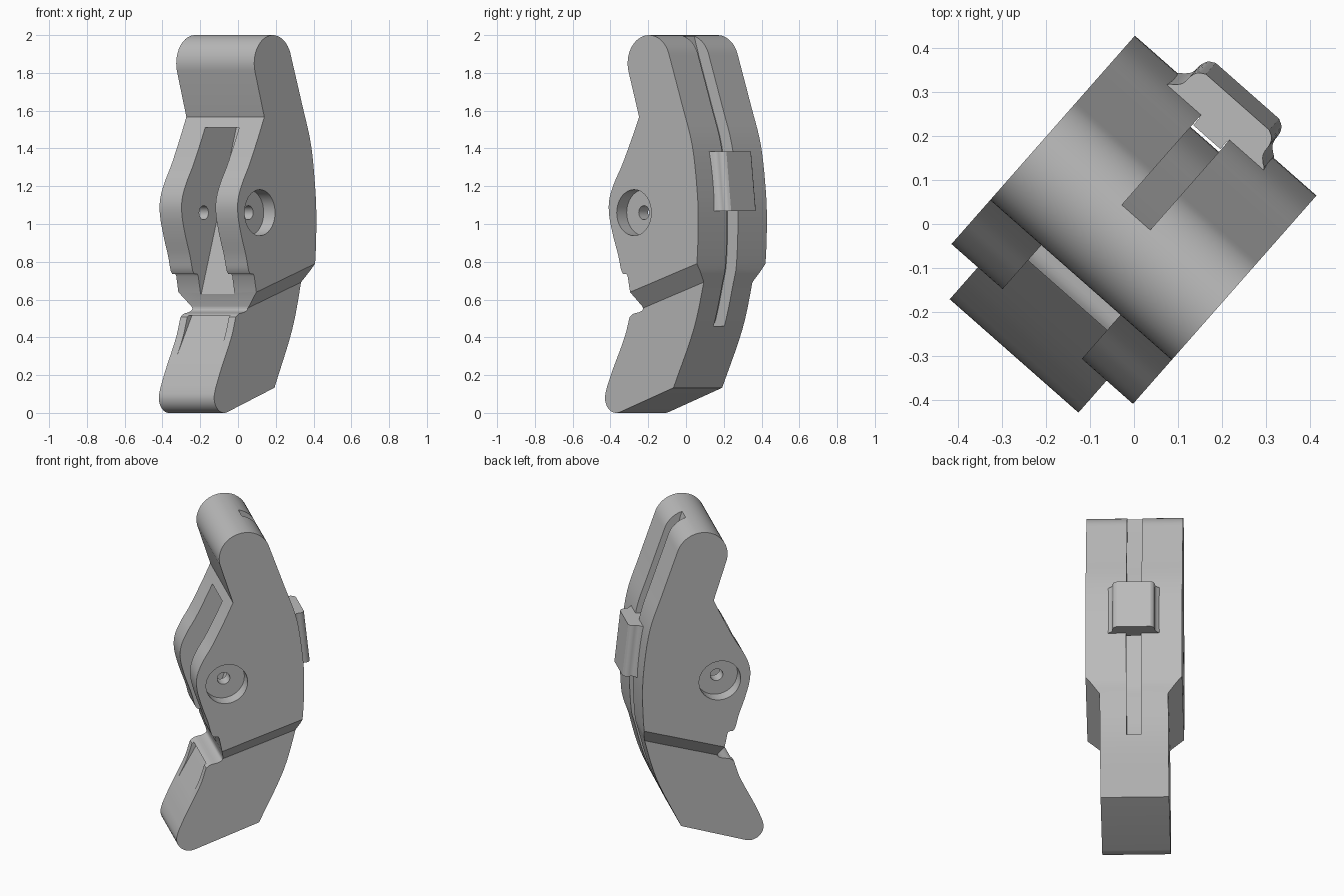
import bpy, bmesh, math
from mathutils import Vector

if "Cube" in bpy.data.objects:
    bpy.data.objects.remove(bpy.data.objects["Cube"], do_unlink=True)

TURN = -0.722          # the lever stands turned about z
SHIFT = (-0.005, 0.004, 0)

grey = bpy.data.materials.new("plain grey")
grey.use_nodes = True
grey.diffuse_color = (0.5, 0.5, 0.5, 1)
grey.node_tree.nodes["Principled BSDF"].inputs["Base Color"].default_value = (0.5, 0.5, 0.5, 1)


def spline(pts, steps=5):
    """Smooth curve through the points."""
    p = [Vector(q) for q in pts]
    p = [2 * p[0] - p[1]] + p + [2 * p[-1] - p[-2]]
    out = []
    for a, b, c, d in zip(p, p[1:], p[2:], p[3:]):
        for i in range(steps):
            t = i / steps
            out.append(tuple(0.5 * (2 * b + (c - a) * t + (2 * a - 5 * b + 4 * c - d) * t * t
                                    + (3 * b - a - 3 * c + d) * t ** 3)))
    return out + [tuple(pts[-1])]


def arc(cx, cz, r, start, end, n=24):
    angles = [math.radians(start + (end - start) * i / n) for i in range(n + 1)]
    return [(cx + r * math.cos(a), cz + r * math.sin(a)) for a in angles]


def prism(name, base, sweep):
    """Extrude a flat outline of 3D points along a vector."""
    bm = bmesh.new()
    face = bm.faces.new([bm.verts.new(p) for p in base])
    new = bmesh.ops.extrude_face_region(bm, geom=[face])["geom"]
    bmesh.ops.translate(bm, vec=sweep, verts=[v for v in new if isinstance(v, bmesh.types.BMVert)])
    bmesh.ops.recalc_face_normals(bm, faces=bm.faces)
    mesh = bpy.data.meshes.new(name)
    bm.to_mesh(mesh)
    bm.free()
    mesh.materials.append(grey)
    obj = bpy.data.objects.new(name, mesh)
    bpy.context.collection.objects.link(obj)
    obj.rotation_euler.z = TURN
    obj.location = SHIFT
    return obj


def side_prism(name, outline, x0, x1):
    return prism(name, [(x0, y, z) for y, z in outline], (x1 - x0, 0, 0))


def activate(obj):
    bpy.ops.object.select_all(action="DESELECT")
    obj.select_set(True)
    bpy.context.view_layer.objects.active = obj


def cut(obj, cutter):
    cutter.hide_render = True
    mod = obj.modifiers.new("cut", "BOOLEAN")
    mod.operation = "DIFFERENCE"
    mod.solver = "EXACT"
    mod.object = cutter
    bpy.context.view_layer.update()
    activate(obj)
    bpy.ops.object.modifier_apply(modifier=mod.name)
    bpy.data.objects.remove(cutter, do_unlink=True)


# Side outline of the lever
back = spline([(0.12, 1.889), (0.21, 1.63), (0.28, 1.42), (0.315, 1.18), (0.323, 1.0),
               (0.313, 0.79), (0.291, 0.69), (0.22, 0.44), (0.078, 0.133)])
toe = arc(-0.325, 0.08, 0.08, 288, 162, 14)
shin = spline([(-0.394, 0.13), (-0.35, 0.23), (-0.3, 0.33), (-0.263, 0.41), (-0.24, 0.48)])
notch = spline([(-0.232, 0.507), (-0.205, 0.525), (-0.165, 0.533), (-0.14, 0.545), (-0.135, 0.565)], 3)
step = [(-0.158, 0.64), (-0.175, 0.725), (-0.182, 0.734), (-0.208, 0.736), (-0.218, 0.75)]
cheek = spline([(-0.225, 0.77), (-0.242, 0.836), (-0.278, 0.94), (-0.305, 1.045), (-0.304, 1.13),
                (-0.27, 1.217), (-0.214, 1.313), (-0.144, 1.456), (-0.094, 1.567)])
head = arc(-0.025, 1.85, 0.15, 195, 15)
body = side_prism("lever_body", back + toe + shin + notch + step + cheek + head[:-1], -0.275, 0.275)

# Narrow lower arm with a sloping chamfer below the wide part
u, v = Vector((0, 0.952, 0.305)), Vector((0, -0.305, 0.952))
for s in (-1, 1):
    section = [(0.195, -1), (0.195, 0.57), (0.275, 0.657), (0.355, 0.744), (0.355, -1)]
    base = [Vector((s * w, 0, 0)) + v * h - u for w, h in section]
    cut(body, prism("arm_cutter", base, u * 2))

# Wedge slot between the cheeks, and the shallow scoop in the lower arm
cut(body, side_prism("slot_cutter", [(-0.5, 1.51), (0.13, 1.51), (-0.15, 0.63), (-0.5, 0.63)], -0.12, 0.12))
cut(body, side_prism("scoop_cutter", [(-0.5, 0.515), (-0.195, 0.515), (-0.335, 0.265), (-0.5, 0.265)],
                     -0.147, 0.147))

# Pivot hole with a counterbore on each side
def pivot_cutter(radius, x0, x1):
    return side_prism("pivot_cutter", arc(-0.13, 1.06, radius, 0, 350, 35), x0, x1)

cut(body, pivot_cutter(0.037, -0.4, 0.4))
for s in (-1, 1):
    cut(body, pivot_cutter(0.122, s * 0.195, s * 0.4))

# Groove down the back, open at the top of the head
floor = [(y - 0.072, z) for y, z in back if z > 0.47]
floor = [(0.0, 2.04)] + floor + [(0.15, 0.46)]
cut(body, side_prism("groove_cutter", floor + [(0.6, 0.46), (0.6, 2.04)], -0.043, 0.043))

# Sliding clip with flared edges and a tongue in the groove
half = [(0.041, -0.03), (0.041, -0.008), (0.152, -0.008), (0.143, 0.005)]
half += spline([(0.135, 0.01), (0.124, 0.022), (0.12, 0.035), (0.119, 0.05), (0.112, 0.066), (0.096, 0.076)], 3)
outline = half + [(-x, y) for x, y in reversed(half)]
clip = prism("sliding_clip", [(x, 0.322 + y, 1.07) for x, y in outline], (0, -0.034, 0.315))

for obj in (body, clip):
    activate(obj)
    bpy.ops.object.shade_smooth_by_angle(angle=math.radians(28))
